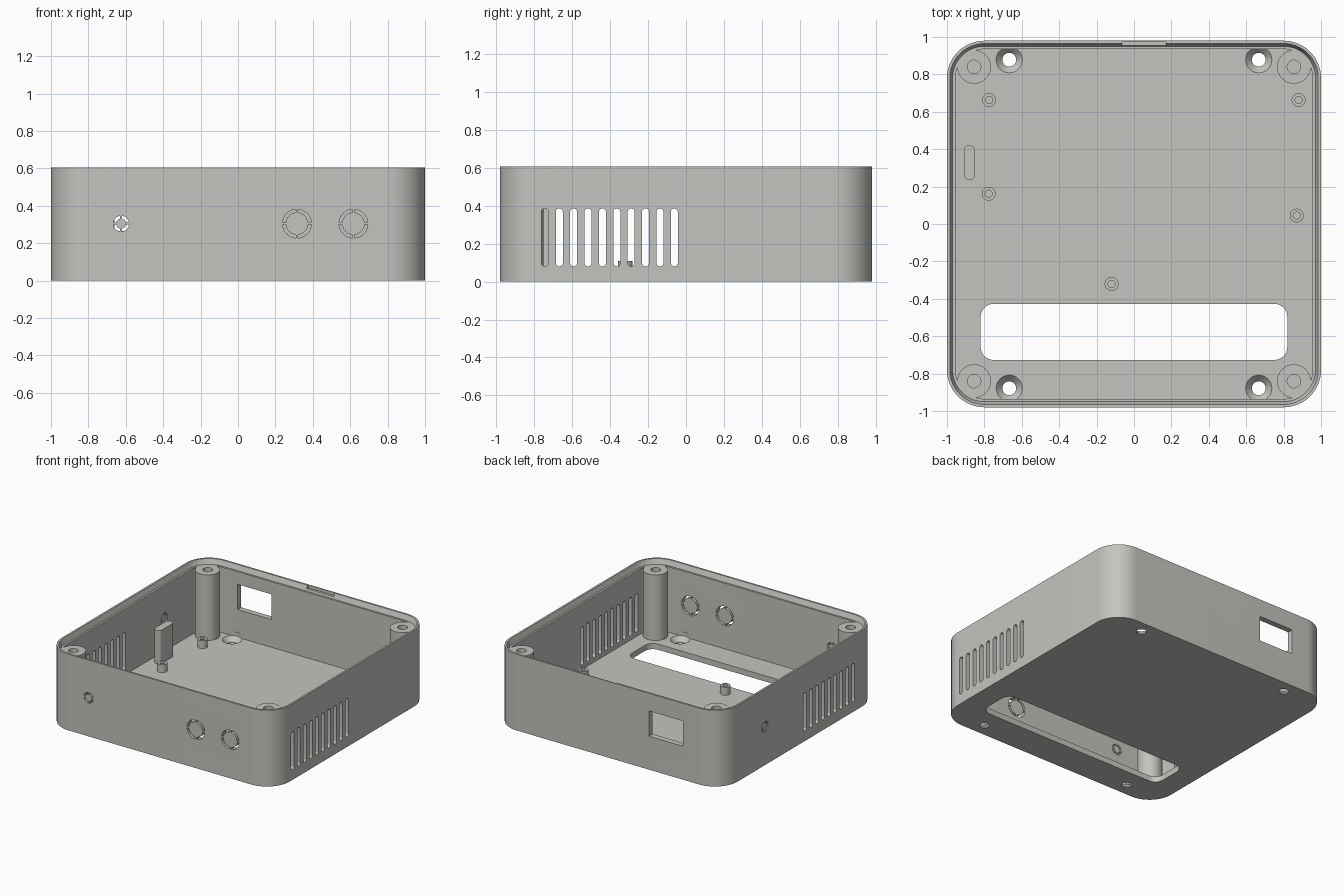
import bpy, bmesh, math

if "Cube" in bpy.data.objects:
    bpy.data.objects.remove(bpy.data.objects["Cube"])

mat = bpy.data.materials.new("warm_grey_plastic")
mat.diffuse_color = (0.55, 0.55, 0.52, 1)
mat.use_nodes = True
mat.node_tree.nodes["Principled BSDF"].inputs["Base Color"].default_value = mat.diffuse_color

H, LEDGE, FLOOR = 0.605, 0.565, 0.045
HX, HY, R = 1.0, 0.98, 0.2


def rounded(cx, cy, hx, hy, r, seg=8):
    """Outline of a rounded rectangle."""
    pts = []
    for k, (sx, sy) in enumerate(((1, 1), (-1, 1), (-1, -1), (1, -1))):
        for i in range(seg + 1):
            a = math.pi / 2 * (k + i / seg)
            pts.append((cx + sx * (hx - r) + r * math.cos(a),
                        cy + sy * (hy - r) + r * math.sin(a)))
    return pts


def circle(cx, cy, r, n=32):
    return [(cx + r * math.cos(2 * math.pi * i / n),
             cy + r * math.sin(2 * math.pi * i / n)) for i in range(n)]


def loft(bm, loops):
    """Closed solid through a list of 3D loops of equal length."""
    rows = [[bm.verts.new(p) for p in loop] for loop in loops]
    n = len(rows[0])
    for a, b in zip(rows, rows[1:]):
        for i in range(n):
            j = (i + 1) % n
            bm.faces.new((a[i], a[j], b[j], b[i]))
    bm.faces.new(rows[0][::-1])
    bm.faces.new(rows[-1])


def prism(bm, pts, axis, w0, w1):
    """Extrude a 2D outline along an axis."""
    place = {"x": lambda u, v, w: (w, u, v),
             "y": lambda u, v, w: (u, w, v),
             "z": lambda u, v, w: (u, v, w)}[axis]
    loft(bm, [[place(u, v, w) for u, v in pts] for w in (w0, w1)])


def finish(bm, name):
    bmesh.ops.remove_doubles(bm, verts=bm.verts, dist=1e-5)
    bmesh.ops.recalc_face_normals(bm, faces=bm.faces)
    me = bpy.data.meshes.new(name)
    bm.to_mesh(me)
    bm.free()
    me.materials.append(mat)
    ob = bpy.data.objects.new(name, me)
    bpy.context.collection.objects.link(ob)
    return ob


def smooth(ob):
    bpy.ops.object.select_all(action="DESELECT")
    ob.select_set(True)
    bpy.context.view_layer.objects.active = ob
    bpy.ops.object.shade_smooth_by_angle(angle=math.radians(30))


# Case shell: outer wall, rim, ledge, inner wall and floor
bm = bmesh.new()
sections = ((0, 0), (0, H), (0.015, H), (0.03, LEDGE), (0.045, LEDGE), (0.045, FLOOR))
loft(bm, [[(x, y, z) for x, y in rounded(0, 0, HX - d, HY - d, R - d, 16)]
          for d, z in sections])
case = finish(bm, "case_shell")

# Openings
bm = bmesh.new()
prism(bm, rounded(0, -0.577, 0.82, 0.15, 0.07), "z", -0.1, 0.1)      # floor window
prism(bm, rounded(-0.51, 0.365, 0.15, 0.10, 0.004, 1), "y", 0.9, 1.1)  # back window
prism(bm, rounded(0.053, 0.963, 0.118, 0.011, 0.002, 1), "z", 0.58, 0.7)  # rim notch

# Ventilation slots in both sides
for i in range(10):
    slot = rounded(-0.743 + 0.0757 * i, 0.2325, 0.0185, 0.1525, 0.0184)
    prism(bm, slot, "x", 0.9, 1.1)
    if i:
        prism(bm, slot, "x", -1.1, -0.9)

# Countersunk floor holes
for sx in (-1, 1):
    for sy in (-1, 1):
        loft(bm, [[(x, y, z) for x, y in circle(sx * 0.667, sy * 0.878, r)]
                  for r, z in ((0.037, -0.05), (0.037, 0.008), (0.07, FLOOR), (0.07, 0.08))])


def knockout(u, v, r_out, r_in, axis, w0, w1):
    """Ring of four slits held by small tabs."""
    for k in range(4):
        ring = []
        for r, order in ((r_out, range(9)), (r_in, range(8, -1, -1))):
            gap = 0.006 / r
            for i in order:
                a = k * math.pi / 2 + gap + (math.pi / 2 - 2 * gap) * i / 8
                ring.append((u + r * math.cos(a), v + r * math.sin(a)))
        prism(bm, ring, axis, w0, w1)


knockout(-0.625, 0.305, 0.042, 0.027, "y", -1.1, -0.9)
knockout(0.315, 0.305, 0.077, 0.060, "y", -1.1, -0.9)
knockout(0.617, 0.305, 0.077, 0.060, "y", -1.1, -0.9)
knockout(0.44, 0.305, 0.042, 0.027, "x", -1.1, -0.9)

cutter = finish(bm, "opening_cutter")
cutter.hide_render = True
mod = case.modifiers.new("openings", "BOOLEAN")
mod.operation = "DIFFERENCE"
mod.solver = "EXACT"
mod.object = cutter
bpy.context.view_layer.objects.active = case
bpy.ops.object.modifier_apply(modifier=mod.name)
bpy.data.objects.remove(cutter)
smooth(case)


def post(name, x, y, r, hole, top, bottom):
    """Round post with a blind screw hole."""
    b = bmesh.new()
    loft(b, [[(px, py, z) for px, py in circle(x, y, rad)]
             for rad, z in ((r, 0.02), (r, top), (hole, top), (hole, bottom))])
    smooth(finish(b, name))


# Corner screw bosses
for sx in (-1, 1):
    for sy in (-1, 1):
        post("corner_boss", sx * 0.855, sy * 0.84, 0.09, 0.036, LEDGE, 0.2)

# Circuit board standoffs
for x, y in ((-0.775, 0.663), (0.88, 0.663), (-0.777, 0.162), (0.87, 0.045), (-0.12, -0.32)):
    post("board_standoff", x, y, 0.037, 0.019, 0.108, FLOOR)

# Upright support tab beside the left wall
bm = bmesh.new()
prism(bm, rounded(-0.88, 0.328, 0.03, 0.093, 0.0295), "z", 0.02, 0.31)
smooth(finish(bm, "support_tab"))
